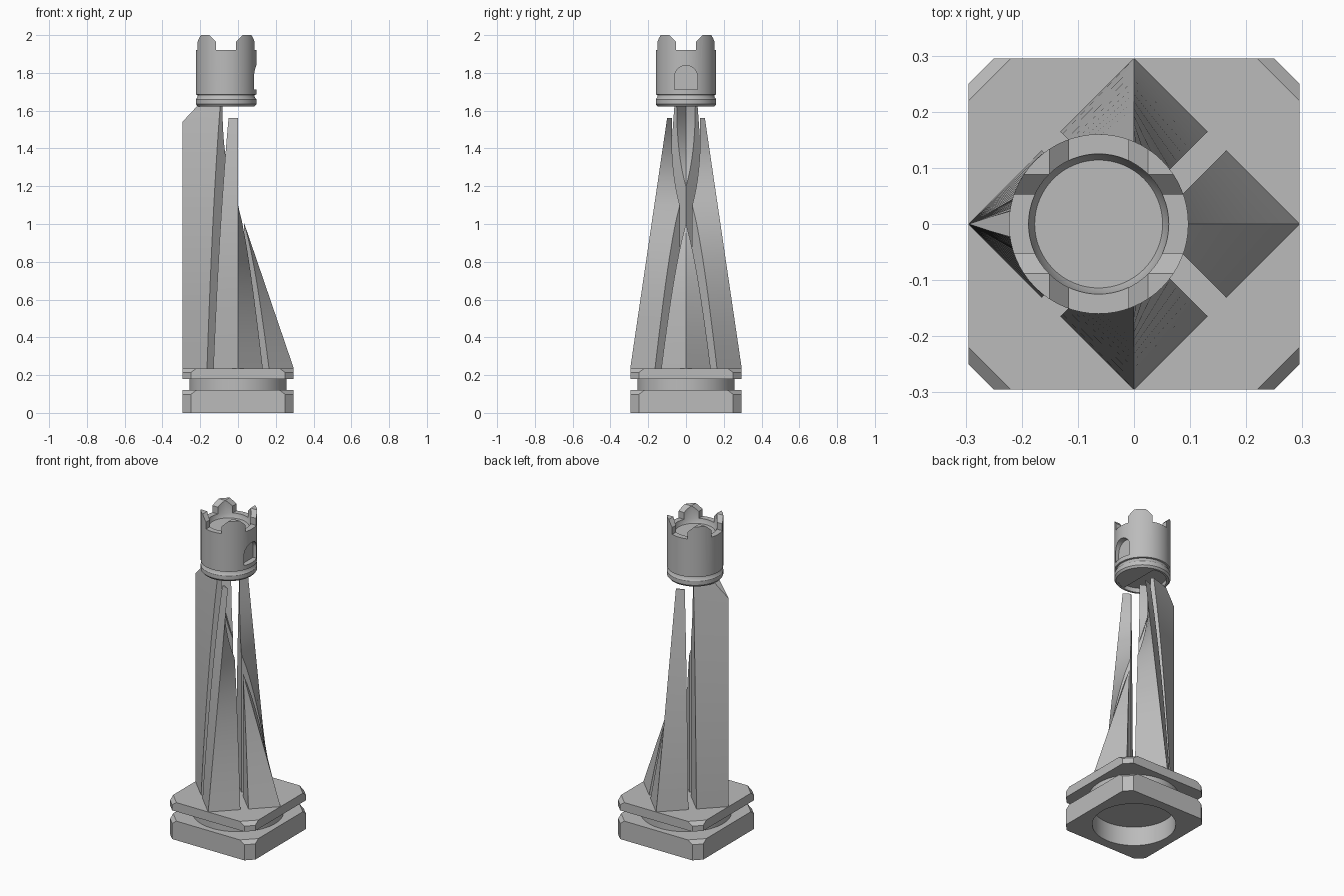
import bpy, bmesh, math
from mathutils import Vector

if "Cube" in bpy.data.objects:
    bpy.data.objects.remove(bpy.data.objects["Cube"])

GREY = bpy.data.materials.new("stone grey")
GREY.diffuse_color = (0.5, 0.5, 0.5, 1)
GREY.use_nodes = True
GREY.node_tree.nodes["Principled BSDF"].inputs["Base Color"].default_value = GREY.diffuse_color
TX = -0.063          # tower axis


def finish(name, bm, angle=30):
    bmesh.ops.remove_doubles(bm, verts=bm.verts, dist=1e-5)
    bmesh.ops.recalc_face_normals(bm, faces=bm.faces)
    me = bpy.data.meshes.new(name)
    bm.to_mesh(me)
    bm.free()
    me.materials.append(GREY)
    ob = bpy.data.objects.new(name, me)
    bpy.context.collection.objects.link(ob)
    smooth(ob, angle)
    return ob


def smooth(ob, angle=30):
    bpy.ops.object.select_all(action='DESELECT')
    ob.select_set(True)
    bpy.context.view_layer.objects.active = ob
    bpy.ops.object.shade_smooth_by_angle(angle=math.radians(angle))


def loft(loops, caps=True):
    bm = bmesh.new()
    rows = [[bm.verts.new(p) for p in lp] for lp in loops]
    n = len(rows[0])
    for a, b in zip(rows, rows[1:]):
        for i in range(n):
            j = (i + 1) % n
            bm.faces.new((a[i], a[j], b[j], b[i]))
    if caps:
        bm.faces.new(rows[0])
        bm.faces.new(rows[-1])
    return bm


def circle(r, z, cx=0, n=64):
    return [(cx + r * math.cos(2 * math.pi * i / n), r * math.sin(2 * math.pi * i / n), z)
            for i in range(n)]


def cut(ob, cutter):
    m = ob.modifiers.new("cut", 'BOOLEAN')
    m.operation, m.solver, m.object = 'DIFFERENCE', 'EXACT', cutter
    bpy.context.view_layer.objects.active = ob
    bpy.ops.object.modifier_apply(modifier=m.name)
    bpy.data.objects.remove(cutter)


# Base: two square plates with cut corners, neck between, round hollow below
def octagon(c, z, h=0.295):
    k = h - c
    return [(h, -k, z), (h, k, z), (k, h, z), (-k, h, z),
            (-h, k, z), (-h, -k, z), (-k, -h, z), (k, -h, z)]


def plate(name, z0, z1):
    return finish(name, loft([octagon(0.045, z0), octagon(0.045, z1 - 0.022),
                              octagon(0.075, z1)]), 10)


lower = plate("lower_plate", 0, 0.12)
cut(lower, finish("hollow", loft([circle(0.237, -0.1), circle(0.237, 0.2)])))
smooth(lower, 20)
finish("neck", loft([circle(0.258, 0.12), circle(0.258, 0.18)]))
plate("upper_plate", 0.18, 0.236)

# Shaft: a leaning twisted diamond split into four blades by diagonal slots
S, H, Z0 = 0.033, 0.295, 0.236
def r_at(z): return H * (1.1 - z) / (1.1 - Z0)
def f_at(z): return H - 0.195 * (z - Z0) / (1.56 - Z0)
Z_R = 1.1 - S * (1.1 - Z0) / H      # right blade tip
Z_L = 1.1 + S * (1.1 - Z0) / H      # left blade starts to hollow out


def heights(*stops):
    zs = [stops[0]]
    for a, b in zip(stops, stops[1:]):
        zs += [a + (b - a) * i / 10 for i in range(1, 11)]
    return zs


def left_loop(z):
    f, r = f_at(z), r_at(z)
    px = -(f + S) / (1 + f / H)
    if r < -S:
        qx, rx = (f + S) / (f / r - 1), r
    else:
        qx = rx = -S
    return [(-H, 0, z), (px, px + S, z), (qx, qx + S, z), (rx, 0, z),
            (qx, -qx - S, z), (px, -px - S, z)]


def side_loop(z, m):
    f, r = f_at(z), r_at(z)
    px = -(f - S) / (1 + f / H)
    inner = q = (0, -S)
    if r > 1e-6:
        x = (f - S) / (1 + f / r)
        q = (x, -x - S)
    elif r < -1e-6:
        x = (f - S) / (f / r - 1)
        inner = q = (x, x - S)
    return [(x, y * m, z) for x, y in ((0, -f), (px, px - S), inner, q)]


def right_loop(z):
    f, r = f_at(z), r_at(z)
    x = (f + S) / (1 + f / r)
    return [(r, 0, z), (x, x - S, z), (S, 0, z), (x, S - x, z)]


def clean(bm):
    bmesh.ops.remove_doubles(bm, verts=bm.verts, dist=1e-5)
    bmesh.ops.dissolve_degenerate(bm, edges=bm.edges, dist=1e-5)
    return bm


bm = clean(loft([left_loop(z) for z in heights(Z0, 1.1, Z_L, 1.625)]))
bmesh.ops.bisect_plane(bm, geom=bm.verts[:] + bm.edges[:] + bm.faces[:],
                       plane_co=(-H, 0, 1.54), plane_no=Vector((-0.08, 0, 0.075)),
                       clear_outer=True)
bmesh.ops.holes_fill(bm, edges=[e for e in bm.edges if e.is_boundary])
finish("left_blade", bm)
for name, m in (("front_blade", 1), ("back_blade", -1)):
    finish(name, clean(loft([side_loop(z, m) for z in heights(Z0, 1.1, 1.56)])))
finish("right_blade", clean(loft([right_loop(z) for z in heights(Z0, Z_R)])))

# Tower: turned body with a foot ring and a sunken top
profile = [(0.137, 1.65), (0.137, 1.622), (0.15, 1.622), (0.16, 1.634), (0.16, 1.66),
           (0.152, 1.671), (0.15, 1.683), (0.16, 1.685), (0.16, 2.0),
           (0.125, 2.0), (0.125, 1.92), (0.114, 1.895)]
tower = finish("tower", loft([circle(r, z, TX) for r, z in profile]))


def prism(pts, a, b, axis):
    def place(u, v, d):
        return (TX + d, u, v) if axis == 'x' else (TX + u, d, v)
    return finish("cutter", loft([[place(u, v, d) for u, v in pts] for d in (a, b)]))


# Crenel gaps with sloped shoulders, along both axes
gap = [(-0.053, 1.922), (0.053, 1.922), (0.053, 1.965), (0.108, 2.02),
       (-0.108, 2.02), (-0.053, 1.965)]
for axis in 'xy':
    cut(tower, prism(gap, -0.3, 0.3, axis))

# Arched window niche on the right
arch = [(-0.061, 1.712), (0.061, 1.712)] + [
    (0.061 * math.cos(math.pi * i / 16), 1.778 + 0.061 * math.sin(math.pi * i / 16))
    for i in range(17)]
cut(tower, prism(arch, 0.125, 0.3, 'x'))
smooth(tower)

# Half floor under the tower
half = [(TX + 0.028, -0.134), (TX + 0.028, 0.134)] + [
    (TX + 0.137 * math.cos(t), 0.137 * math.sin(t))
    for t in [math.radians(78 - 156 * i / 24) for i in range(25)]]
finish("tower_floor", loft([[(x, y, z) for x, y in half] for z in (1.623, 1.65)]))
